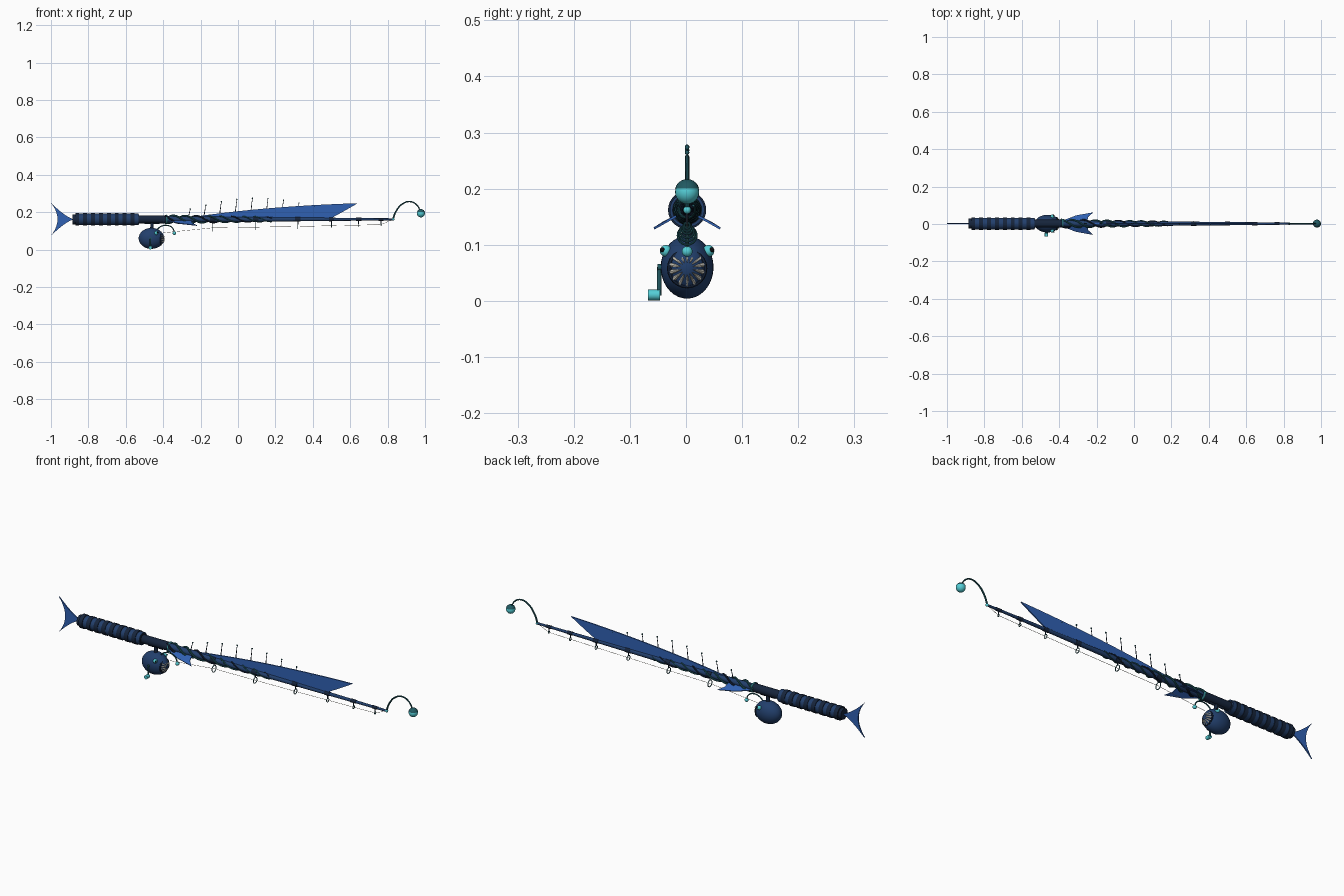
import bpy, bmesh, math
from mathutils import Vector

if "Cube" in bpy.data.objects:
    bpy.data.objects.remove(bpy.data.objects["Cube"])

YC, ZR = 0.002, 0.162      # rod axis


def mat(name, c):
    m = bpy.data.materials.new(name)
    m.diffuse_color = (*c, 1)
    m.use_nodes = True
    m.node_tree.nodes["Principled BSDF"].inputs["Base Color"].default_value = m.diffuse_color
    return m


NAVY = mat("navy", (0.008, 0.018, 0.045))
BLUE = mat("blue", (0.016, 0.05, 0.15))
FIN = mat("fin_blue", (0.03, 0.12, 0.45))
TEAL = mat("teal", (0.09, 0.62, 0.68))
DEEP = mat("deep_teal", (0.015, 0.10, 0.12))
BONE = mat("bone", (0.75, 0.72, 0.62))
BLACK = mat("black", (0.004, 0.004, 0.006))


def finish(name, m, smooth=True):
    o = bpy.context.object
    o.name = name
    o.data.materials.append(m)
    if smooth:
        bpy.ops.object.shade_smooth_by_angle(angle=math.radians(40))
    return o


def cone(name, a, b, r1, r2, m, n=20):
    a, b = Vector(a), Vector(b)
    d = b - a
    bpy.ops.mesh.primitive_cone_add(vertices=n, radius1=r1, radius2=r2, depth=d.length, location=(a + b) / 2)
    bpy.context.object.rotation_euler = d.to_track_quat('Z', 'Y').to_euler()
    return finish(name, m)


def ball(name, p, r, m, scale=(1, 1, 1), seg=20):
    bpy.ops.mesh.primitive_uv_sphere_add(segments=seg, ring_count=seg // 2 + 2, radius=r, location=p)
    bpy.context.object.scale = scale
    return finish(name, m)


def ring(name, p, R, r, m, sx=1):
    bpy.ops.mesh.primitive_torus_add(major_segments=24, minor_segments=8, major_radius=R, minor_radius=r,
                                     location=p, rotation=(0, math.pi / 2, 0))
    bpy.context.object.scale.z = sx
    return finish(name, m)


def tube(name, pts, r, m, smooth=True, taper=None):
    c = bpy.data.curves.new(name, 'CURVE')
    c.dimensions = '3D'
    c.bevel_depth, c.bevel_resolution, c.resolution_u = r, 2, 8
    c.use_fill_caps = True
    s = c.splines.new('BEZIER' if smooth else 'POLY')
    tgt = s.bezier_points if smooth else s.points
    tgt.add(len(pts) - 1)
    for i, p in enumerate(pts):
        if smooth:
            tgt[i].co = p
            tgt[i].handle_left_type = tgt[i].handle_right_type = 'AUTO'
        else:
            tgt[i].co = (*p, 1)
        tgt[i].radius = 1 if taper is None else 1 + (taper - 1) * i / (len(pts) - 1)
    o = bpy.data.objects.new(name, c)
    bpy.context.collection.objects.link(o)
    bpy.ops.object.select_all(action='DESELECT')
    o.select_set(True)
    bpy.context.view_layer.objects.active = o
    bpy.ops.object.convert(target='MESH')
    return finish(name, m)


def plate(name, pts, m, thick=0.005):
    """Thin flat fin from an outline of 3D points."""
    bm = bmesh.new()
    f = bm.faces.new([bm.verts.new(p) for p in pts])
    f.normal_update()
    n = f.normal * thick
    bmesh.ops.translate(bm, vec=-n / 2, verts=bm.verts)
    ext = bmesh.ops.extrude_face_region(bm, geom=[f])
    bmesh.ops.translate(bm, vec=n, verts=[v for v in ext["geom"] if isinstance(v, bmesh.types.BMVert)])
    bmesh.ops.recalc_face_normals(bm, faces=bm.faces)
    me = bpy.data.meshes.new(name)
    bm.to_mesh(me)
    bm.free()
    me.materials.append(m)
    o = bpy.data.objects.new(name, me)
    bpy.context.collection.objects.link(o)
    return o


def quad(p0, p1, p2, n):
    """Points of a quadratic curve."""
    return [tuple((1 - t) ** 2 * a + 2 * t * (1 - t) * b + t * t * c for a, b, c in zip(p0, p1, p2))
            for t in [i / n for i in range(n + 1)]]


def rod_r(x):
    return 0.017 + (0.0055 - 0.017) * (x + 0.39) / 1.22


# tail fin
tip_u, tip_d, root = (-1, YC, 0.25), (-1, YC, 0.074), (-0.88, YC, ZR)
plate("tail_fin", quad(tip_u, (-0.93, YC, 0.18), root, 6) + quad(root, (-0.93, YC, 0.144), tip_d, 6)[1:]
      + quad(tip_d, (-0.93, YC, ZR), tip_u, 10)[1:-1], FIN, 0.006)

# grip with alternating bands
x0, n = -0.87, 8
step = 0.338 / n
cone("grip_core", (-0.885, YC, ZR), (-0.53, YC, ZR), 0.027, 0.027, NAVY, 28)
for i in range(n):
    x = x0 + i * step
    cone("grip_band_dark", (x, YC, ZR), (x + step * 0.5, YC, ZR), 0.034, 0.034, NAVY, 28)
    cone("grip_band_blue", (x + step * 0.5, YC, ZR), (x + step, YC, ZR), 0.031, 0.031, BLUE, 28)

# reel seat, collar and rod blank
cone("reel_seat", (-0.535, YC, ZR), (-0.385, YC, ZR), 0.021, 0.021, NAVY)
ring("seat_collar", (-0.38, YC, ZR), 0.021, 0.004, TEAL)
cone("rod_blank", (-0.39, YC, ZR), (0.83, YC, ZR), 0.017, 0.0055, BLUE)
ball("rod_tip", (0.83, YC, ZR), 0.007, TEAL)

# tendrils wound round the rod
for k in range(3):
    pts = []
    for i in range(145):
        t = i / 144
        x = -0.39 + 0.57 * t
        a = 2 * math.pi * (3.1 * t + k / 3)
        R = rod_r(x) + 0.004 * (1 - 0.5 * t)
        pts.append((x, YC + R * math.cos(a), ZR + R * math.sin(a)))
    tube("wound_tendril", pts, 0.0055, (DEEP, NAVY, DEEP)[k], False, 0.4)

# dorsal fin and its spines
a, b = (-0.3, YC, 0.166), (0.64, YC, 0.248)
plate("dorsal_fin", quad(a, (0.12, YC, 0.232), b, 12)
      + quad(b, (0.55, YC, 0.195), (0.49, YC, 0.164), 4)[1:], FIN, 0.006)
for i in range(9):
    x = -0.255 + i * 0.083
    top = 0.212 + 0.063 * math.sin(math.pi * min(1, (i + 0.2) / 9))
    cone("dorsal_spine", (x - 0.012, YC, ZR + 0.006), (x, YC, top), 0.0028, 0.0012, NAVY, 8)
    ball("spine_bead", (x, YC, top), 0.004, DEEP, seg=10)

# pectoral fins
for s in (-1, 1):
    y = lambda v: YC + s * v
    plate("pectoral_fin", [(-0.39, y(0.012), 0.155), (-0.31, y(0.043), 0.139), (-0.22, y(0.059), 0.129),
                           (-0.245, y(0.036), 0.142), (-0.25, y(0.012), 0.155)], FIN, 0.004)

# line guides
eyes = [(-0.4, YC, 0.09)]
for x, zb in [(-0.135, 0.098), (0.095, 0.104), (0.32, 0.11), (0.5, 0.117), (0.645, 0.122), (0.765, 0.127)]:
    R = 0.4 * (ZR - zb) - 0.009
    z = zb + R + 0.002
    ring("guide_ring", (x, YC, z), R, 0.002, BONE if x < -1 else DEEP)
    cone("guide_leg", (x, YC, z + R), (x, YC, ZR), 0.0025, 0.0025, NAVY, 8)
    cone("guide_wrap", (x - 0.014, YC, ZR), (x + 0.014, YC, ZR), rod_r(x) + 0.002, rod_r(x) + 0.0015, NAVY)
    eyes.append((x, YC, z))
tube("fishing_line", eyes + [(0.83, YC, ZR)], 0.0009, BONE, False)

# glowing lure at the rod end
tube("lure_stalk", [(0.828, YC, ZR), (0.845, YC, 0.205), (0.88, YC, 0.245), (0.92, YC, 0.257),
                    (0.955, YC, 0.24), (0.975, YC, 0.208)], 0.0045, DEEP, True, 0.7)
ball("lure_ball", (0.978, YC, 0.194), 0.0215, TEAL)
cap = ball("lure_cap", (0.978, YC, 0.195), 0.022, DEEP)
bm = bmesh.new()
bm.from_mesh(cap.data)
bmesh.ops.delete(bm, geom=[v for v in bm.verts if v.co.z < 0.003], context='VERTS')
bm.to_mesh(cap.data)
bm.free()

# reel shaped as a fish body
ZF = 0.06
cone("reel_foot", (-0.46, YC, 0.15), (-0.46, YC, 0.1), 0.008, 0.01, NAVY)
cone("reel_foot_plate", (-0.5, YC, 0.143), (-0.42, YC, 0.143), 0.007, 0.007, NAVY)
ball("reel_body", (-0.463, YC, ZF), 0.056, BLUE, (1.22, 0.84, 1), 32)
ring("mouth_lip", (-0.413, YC, ZF - 0.002), 0.031, 0.005, NAVY)
cone("mouth_hollow", (-0.43, YC, ZF - 0.002), (-0.409, YC, ZF - 0.002), 0.031, 0.03, BLACK, 28)
for i in range(14):
    a = 2 * math.pi * (i + 0.5) / 14
    c, s = math.cos(a), math.sin(a)
    cone("tooth", (-0.412, YC + 0.029 * c, ZF - 0.002 + 0.029 * s),
         (-0.391, YC + 0.011 * c, ZF - 0.002 + 0.011 * s), 0.0048, 0.0004, BONE, 8)
for s in (-1, 1):
    ball("reel_eye", (-0.437, YC + s * 0.038, 0.089), 0.0105, TEAL)
    ball("reel_pupil", (-0.430, YC + s * 0.044, 0.091), 0.0045, BLACK, seg=12)

# small lure on the reel
tube("reel_lure_stalk", [(-0.435, YC, 0.105), (-0.41, YC, 0.125), (-0.375, YC, 0.129),
                         (-0.35, YC, 0.115), (-0.34, YC, 0.092)], 0.003, DEEP)
ball("reel_lure_ball", (-0.34, YC, 0.088), 0.0095, TEAL)

# crank handle
cone("crank_axle", (-0.468, -0.03, ZF), (-0.468, -0.051, ZF), 0.006, 0.006, DEEP, 12)
cone("crank_arm", (-0.468, -0.048, ZF), (-0.468, -0.048, 0.01), 0.004, 0.004, DEEP, 12)
cone("crank_knob", (-0.468, -0.046, 0.0105), (-0.468, -0.068, 0.0105), 0.0095, 0.0095, TEAL, 16)
